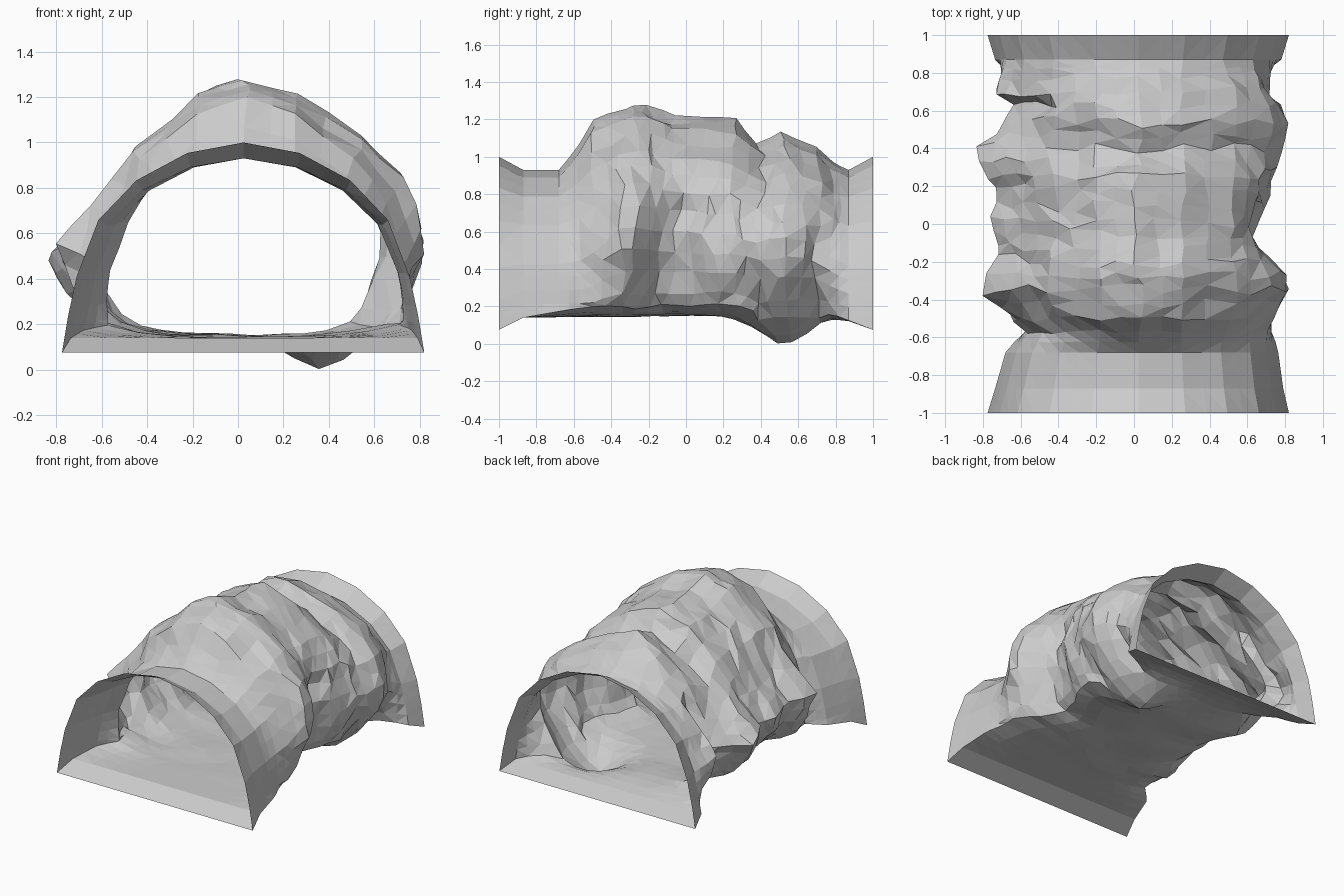
import bpy, bmesh, math, random
from mathutils import Vector, noise

random.seed(4)
default = bpy.data.objects.get("Cube")
if default:
    bpy.data.objects.remove(default, do_unlink=True)

rock = bpy.data.materials.new("rock_grey")
rock.use_nodes = True
rock.diffuse_color = (0.6, 0.6, 0.6, 1)
rock.node_tree.nodes["Principled BSDF"].inputs["Base Color"].default_value = (0.6, 0.6, 0.6, 1)

# Tunnel outline along its length: (y, value)
LEFT = [(-1, -.775), (-.87, -.735), (-.68, -.68), (-.57, -.6), (-.42, -.7), (-.33, -.82),
        (-.22, -.71), (0, -.74), (.1, -.69), (.2, -.72), (.3, -.82), (.4, -.81), (.5, -.69),
        (.62, -.61), (.69, -.73), (.87, -.735), (1, -.775)]
RIGHT = [(-1, .82), (-.87, .79), (-.58, .75), (-.45, .76), (-.38, .81), (-.25, .79), (-.17, .67),
         (-.02, .6), (.1, .68), (.22, .73), (.38, .76), (.5, .81), (.6, .8), (.68, .7),
         (.87, .78), (1, .82)]
TOP = [(-1, 1), (-.87, .93), (-.68, .93), (-.58, 1.05), (-.5, 1.2), (-.3, 1.28), (-.18, 1.28),
       (-.08, 1.22), (.24, 1.2), (.4, 1.06), (.56, 1.13), (.73, 1.05), (.78, .97), (.87, .93), (1, 1)]
BASE = [(-1, .075), (-.87, .14), (.2, .155), (.75, .15), (.87, .125), (1, .075)]
RUGGED = [(-.64, 0), (-.4, 1), (.7, 1), (.87, 0)]
FLOOR_RISE = [(-.87, 0), (-.5, .06), (.1, .05), (.7, .04), (.87, 0)]
# Above 1, only the crown swells beyond the plain arch
SWELL = [(-.87, 1), (-.6, 3), (-.38, 1)]
# How far the wall foot tucks inwards
TUCK_LEFT = [(-.5, 0), (-.3, .1), (.7, .1), (.85, 0)]
TUCK_RIGHT = [(-.44, 0), (-.34, .13), (-.12, .13), (-.02, 0), (.22, 0), (.4, .16), (.72, .16), (.85, 0)]

# Half sections from the floor corner to the crown: (side, height)
PORTAL = [(1, 0), (.965, .18), (.92, .36), (.8, .63), (.59, .82), (.31, .95), (0, 1)]
CAVE_RIGHT = [(.87, 0), (.98, .22), (1, .42), (.91, .62), (.7, .78), (.32, .945), (0, 1)]
CAVE_LEFT = [(.83, 0), (.97, .2), (1, .36), (.83, .52), (.61, .73), (.29, .935), (0, 1)]
MIDDLE = .025
PLAIN_TOP = .93
FLOOR_STEPS = 10


def sample(keys, y):
    """Linear interpolation through (y, value) keys."""
    if y <= keys[0][0]:
        return keys[0][1]
    for (a, va), (b, vb) in zip(keys, keys[1:]):
        if y <= b:
            return va + (vb - va) * (y - a) / (b - a)
    return keys[-1][1]


def subdivide(points):
    """Add a midpoint between neighbouring points."""
    out = [points[0]]
    for a, b in zip(points, points[1:]):
        out += [((a[0] + b[0]) / 2, (a[1] + b[1]) / 2), b]
    return out


def half_arch(y, cave, outline, tuck, average):
    """Points of one wall, from the floor corner to the crown."""
    keys = (outline, tuck, TOP, BASE, FLOOR_RISE, RUGGED, SWELL)
    side, foot, top, base, rise, blend, swell = (sample(k, y) for k in keys)
    mixed = [(p[0] + (c[0] - p[0]) * blend, p[1] + (c[1] - p[1]) * blend)
             for p, c in zip(PORTAL, cave)]
    points = []
    for u, v in subdivide(mixed):
        # Bulges of the wall fade out towards the crown
        fade = blend * min(max((v - .5) / .4, 0), 1)
        width = side + (average - side) * fade - MIDDLE
        u -= foot * max(1 - v / .3, 0)
        height = v * (PLAIN_TOP - base) + v ** swell * (top - PLAIN_TOP)
        points.append(Vector((MIDDLE + u * width, y, base + max(height, rise))))
    return points


def section(y):
    """Closed ring of points: arch from right to left, then the floor back."""
    blend, rise = sample(RUGGED, y), sample(FLOOR_RISE, y)
    ring = half_arch(y, CAVE_RIGHT, RIGHT, TUCK_RIGHT, .75)
    ring += reversed(half_arch(y, CAVE_LEFT, LEFT, TUCK_LEFT, -.73)[:-1])
    arch_count = len(ring)
    start, end = ring[-1].copy(), ring[0].copy()
    for i in range(1, FLOOR_STEPS):
        t = i / FLOOR_STEPS
        p = start.lerp(end, t)
        p.z -= rise * (1 - (2 * t - 1) ** 4)
        ring.append(p)
    for i, p in enumerate(ring):
        # Rocky relief on the arch, gentle relief on the floor
        relief = noise.noise_vector(p * 4.5) * blend
        if i < arch_count:
            p += Vector((relief.x * .04, relief.y * .05, relief.z * .03))
            p.x += random.uniform(-.015, .015) * blend
            p.y += random.uniform(-.025, .025) * blend
        else:
            p.z += relief.z * .012
            p.y += relief.y * .04
        # Sunken pocket under one side of the floor
        if p.z < .4:
            pocket = ((p.x - .38) / .2) ** 2 + ((y - .5) / .19) ** 2
            p.z -= .16 * math.exp(-pocket)
    return ring


# Cave tunnel: one open-ended shell lofted through the sections
stations = [-1, -.87, -.77, -.68, -.625, -.57] + [-.5 + i * .075 for i in range(18)] + [.82, .87, 1]
bm = bmesh.new()
rings = [[bm.verts.new(p) for p in section(y)] for y in stations]
for a, b in zip(rings, rings[1:]):
    n = len(a)
    for i in range(n):
        j = (i + 1) % n
        bm.faces.new((a[i], a[j], b[j], b[i]))
bmesh.ops.recalc_face_normals(bm, faces=bm.faces[:])
bmesh.ops.triangulate(bm, faces=bm.faces[:], quad_method='SHORT_EDGE')
mesh = bpy.data.meshes.new("cave_tunnel")
bm.to_mesh(mesh)
bm.free()
mesh.materials.append(rock)
tunnel = bpy.data.objects.new("cave_tunnel", mesh)
bpy.context.collection.objects.link(tunnel)
